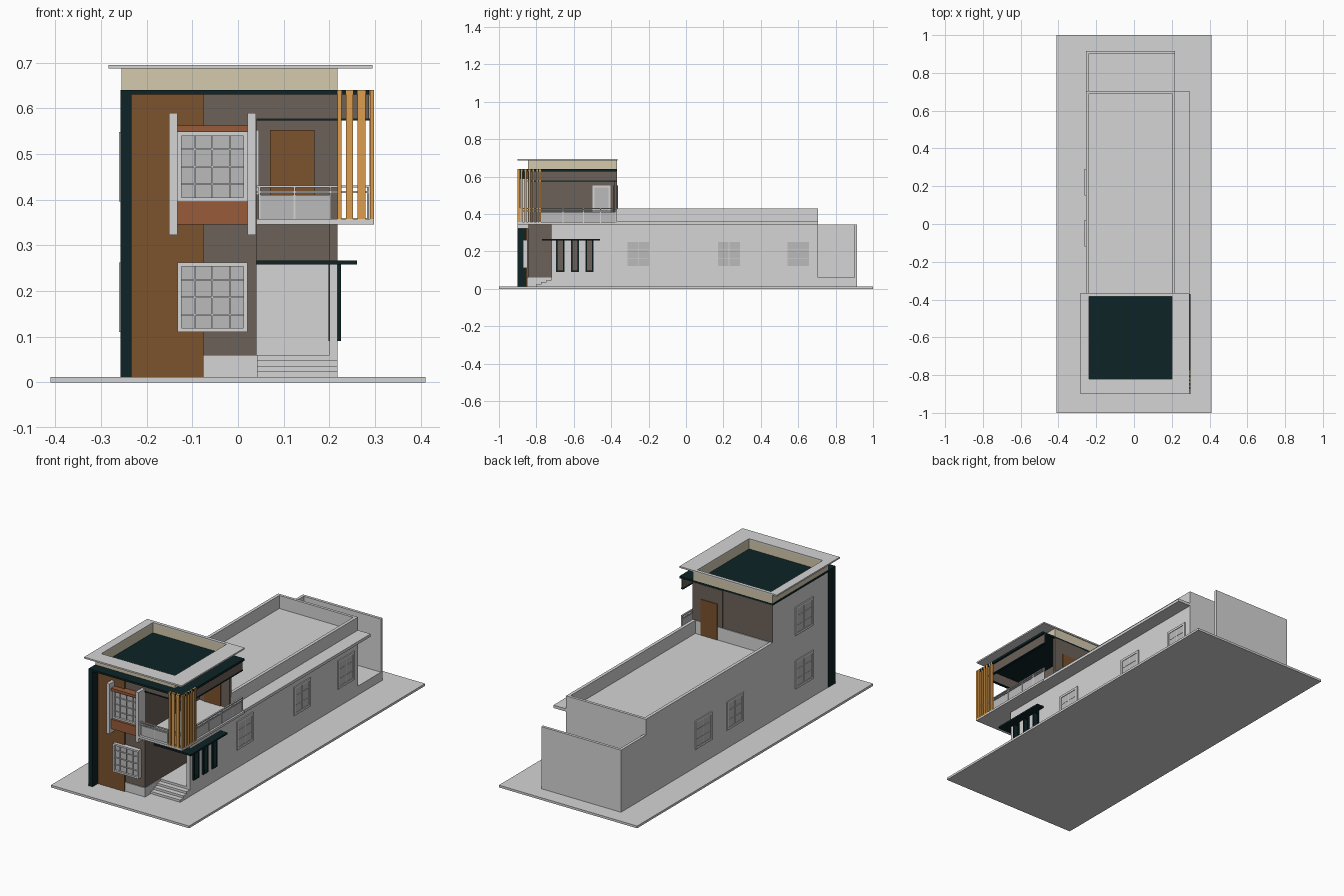
import bpy, bmesh

# ---- materials (linear colours) ----
COLS = {
    "white_plaster": (0.66, 0.66, 0.66), "grey_brown_wall": (0.15, 0.12, 0.10),
    "brown_cladding": (0.20, 0.085, 0.026), "dark_green": (0.004, 0.017, 0.019),
    "terracotta": (0.31, 0.105, 0.041), "light_wood": (0.72, 0.34, 0.075),
    "beige": (0.66, 0.59, 0.43), "pale_glass": (0.50, 0.50, 0.50)}
MATS = {}
for n, c in COLS.items():
    m = bpy.data.materials.new(n)
    m.diffuse_color = (*c, 1)
    MATS[n] = m
W, G, B, D, T, L, C, P = COLS


def build(name, boxes):
    """One object from boxes (x0,x1,y0,y1,z0,z1,material)."""
    bm = bmesh.new()
    me = bpy.data.meshes.new(name)
    used = []
    for x0, x1, y0, y1, z0, z1, mat in boxes:
        if mat not in used:
            used.append(mat)
            me.materials.append(MATS[mat])
        vs = bmesh.ops.create_cube(bm, size=1)["verts"]
        for v in vs:
            v.co = (x0 if v.co.x < 0 else x1, y0 if v.co.y < 0 else y1,
                    z0 if v.co.z < 0 else z1)
        for f in {f for v in vs for f in v.link_faces}:
            f.material_index = used.index(mat)
    bm.to_mesh(me)
    bm.free()
    ob = bpy.data.objects.new(name, me)
    bpy.context.collection.objects.link(ob)
    return ob


def ring(x0, x1, y0, y1, z0, z1, t, mat):
    """Four walls round a rectangle; t = widths (left, right, front, back)."""
    a, b, c, d = t
    return [(x0, x0 + a, y0, y1, z0, z1, mat), (x1 - b, x1, y0, y1, z0, z1, mat),
            (x0 + a, x1 - b, y0, y0 + c, z0, z1, mat),
            (x0 + a, x1 - b, y1 - d, y1, z0, z1, mat)]


def window(name, axis, plane, out, a0, a1, z0, z1, cols, rows, fw=0.012, depth=0.006):
    """Frame, glass and bars on a wall plane; axis is the wall normal."""
    boxes = []

    def add(u0, u1, v0, v1, d, mat):
        p, q = sorted((plane - out * 0.002, plane + out * d))
        boxes.append((p, q, u0, u1, v0, v1, mat) if axis == "x" else (u0, u1, p, q, v0, v1, mat))
    add(a0, a0 + fw, z0, z1, depth, W)
    add(a1 - fw, a1, z0, z1, depth, W)
    add(a0 + fw, a1 - fw, z0, z0 + fw, depth, W)
    add(a0 + fw, a1 - fw, z1 - fw, z1, depth, W)
    add(a0 + fw, a1 - fw, z0 + fw, z1 - fw, depth * 0.5, P)
    for i in range(1, cols):
        u = a0 + (a1 - a0) * i / cols
        add(u - 0.0015, u + 0.0015, z0 + fw, z1 - fw, depth * 0.75, W)
    for i in range(1, rows):
        v = z0 + (z1 - z0) * i / rows
        add(a0 + fw, a1 - fw, v - 0.0015, v + 0.0015, depth * 0.75, W)
    build(name, boxes)


# ---- site and ground floor ----
build("base_slab", [(-0.41, 0.41, -1, 1, 0, 0.012, W)])
build("rear_house_block", [(-0.255, 0.218, -0.37, 0.705, 0.012, 0.36, W)])
build("roof_parapet", ring(-0.255, 0.218, -0.37, 0.705, 0.36, 0.43, (0.017, 0.017, 0.004, 0.015), W))
build("rear_yard", [(-0.255, 0.218, 0.705, 0.915, 0.012, 0.06, W),
                    (-0.255, -0.24, 0.705, 0.915, 0.06, 0.345, W),
                    (-0.24, 0.218, 0.90, 0.915, 0.06, 0.345, W)])
build("side_eave", [(0.218, 0.293, -0.37, 0.705, 0.345, 0.36, W)])

# ---- front tower: outside left wall is white, the others grey brown ----
tower = build("front_tower", [(-0.255, 0.04, -0.845, -0.37, 0.012, 0.63, G)])
tower.data.materials.append(MATS[W])
for f in tower.data.polygons:
    if f.normal.x < -0.9:
        f.material_index = 1
build("front_plinth", [(-0.08, 0.043, -0.849, -0.72, 0.012, 0.06, W)])
build("front_cladding", [(-0.233, -0.075, -0.855, -0.84, 0.012, 0.63, B)])
build("left_fin", [(-0.257, -0.233, -0.90, -0.84, 0.012, 0.64, D)])

# ---- entrance porch with slit openings in its side wall ----
slits = [(-0.695, -0.65), (-0.615, -0.572), (-0.537, -0.495)]
wall = [(0.2, 0.218, -0.72, -0.37, 0.012, 0.09, W), (0.2, 0.218, -0.72, -0.37, 0.26, 0.345, W)]
edges = [-0.72] + [e for s in slits for e in s] + [-0.37]
wall += [(0.2, 0.218, edges[i], edges[i + 1], 0.09, 0.26, W) for i in range(0, len(edges), 2)]
wall.append((0.2, 0.218, -0.722, -0.72, 0.265, 0.345, G))
build("porch_side_wall", wall)
build("porch_floor", [(0.04, 0.2, -0.72, -0.37, 0.012, 0.06, W)])
build("porch_back_wall", [(0.04, 0.2, -0.46, -0.44, 0.06, 0.262, W),
                          (0.04, 0.2, -0.46, -0.44, 0.262, 0.345, G)])
build("front_steps", [(0.043, 0.218, -0.72 - 0.027 * (3 - i), -0.72, 0.012 + 0.012 * i,
                       0.024 + 0.012 * i, W) for i in range(3)])
for i, (y0, y1) in enumerate(slits):
    fr = [(0.198, 0.226, y0, y0 + 0.008, 0.09, 0.26, D), (0.198, 0.226, y1 - 0.008, y1, 0.09, 0.26, D),
          (0.198, 0.226, y0, y1, 0.09, 0.097, D)]
    build("slit_frame_%d" % (i + 1), fr)
build("porch_canopy", [(0.04, 0.26, -0.77, -0.46, 0.258, 0.267, D)])

# ---- balcony ----
build("balcony_slab", [(0.04, 0.298, -0.90, -0.37, 0.345, 0.357, W)])
build("balcony_back_wall", [(0.04, 0.218, -0.385, -0.368, 0.357, 0.63, G)])
build("balcony_door", [(0.07, 0.168, -0.389, -0.364, 0.357, 0.552, B)])
rail = [(0.045, 0.2, -0.886, -0.882, 0.357, 0.41, P), (0.284, 0.288, -0.78, -0.37, 0.357, 0.41, P)]
for z in (0.414, 0.426):
    rail += [(0.04, 0.29, -0.888, -0.880, z, z + 0.005, W), (0.282, 0.29, -0.888, -0.37, z, z + 0.005, W)]
rail += [(x, x + 0.004, -0.888, -0.880, 0.357, 0.43, W) for x in (0.045, 0.122, 0.2, 0.286)]
rail += [(0.282, 0.29, y, y + 0.005, 0.357, 0.43, W) for y in (-0.78, -0.66, -0.55, -0.46, -0.376)]
build("balcony_railing", rail)
build("balcony_fascia", [(0.04, 0.287, -0.845, -0.838, 0.578, 0.63, G),
                         (0.28, 0.287, -0.838, -0.37, 0.578, 0.63, G),
                         (0.04, 0.29, -0.848, -0.835, 0.573, 0.578, D),
                         (0.277, 0.29, -0.835, -0.37, 0.573, 0.578, D)])

# ---- wooden corner screen ----
slats = [(x, x + 0.009, -0.90, -0.888, 0.345, 0.64, L)
         for x in (0.218, 0.236, 0.243, 0.262, 0.270, 0.289)]
slats += [(0.288, 0.298, y, y + 0.010, 0.345, 0.64, L)
          for y in (-0.884, -0.864, -0.842, -0.822, -0.800, -0.786)]
build("wood_screen", slats)

# ---- roof ----
build("roof_slab", [(-0.257, 0.287, -0.90, -0.37, 0.63, 0.64, D),
                    (0.287, 0.298, -0.884, -0.37, 0.628, 0.64, D)])
build("tower_parapet", ring(-0.255, 0.218, -0.845, -0.37, 0.64, 0.688, (0.018, 0.018, 0.025, 0.013), C))
build("parapet_cap", ring(-0.283, 0.295, -0.90, -0.365, 0.687, 0.695, (0.046, 0.095, 0.08, 0.018), W))

# ---- window bay on the upper front ----
build("bay_fins", [(x, x + 0.018, -0.90, -0.84, 0.322, 0.59, W) for x in (-0.151, 0.021)])
build("bay_panels", [(-0.133, 0.021, -0.885, -0.84, 0.345, 0.396, T),
                     (-0.133, 0.021, -0.885, -0.84, 0.548, 0.562, T)])

# ---- windows ----
for tag, z in (("lower", 0.11), ("upper", 0.396)):
    window("front_%s_window" % tag, "y", -0.85, -1, -0.133, 0.021, z, z + 0.152, 4, 4, 0.009, 0.022)
    window("tower_left_%s_window" % tag, "x", -0.255, -1, -0.71, -0.56, z, z + 0.152, 2, 3)
for i, y in enumerate((-0.12, 0.15)):
    window("left_window_%d" % (i + 1), "x", -0.255, -1, y, y + 0.14, 0.11, 0.262, 2, 3)
for i, y in enumerate((-0.325, 0.16, 0.53)):
    window("right_window_%d" % (i + 1), "x", 0.218, 1, y, y + 0.14, 0.11, 0.262, 2, 3)
window("balcony_window", "x", 0.04, 1, -0.50, -0.405, 0.41, 0.552, 1, 1, 0.01)
